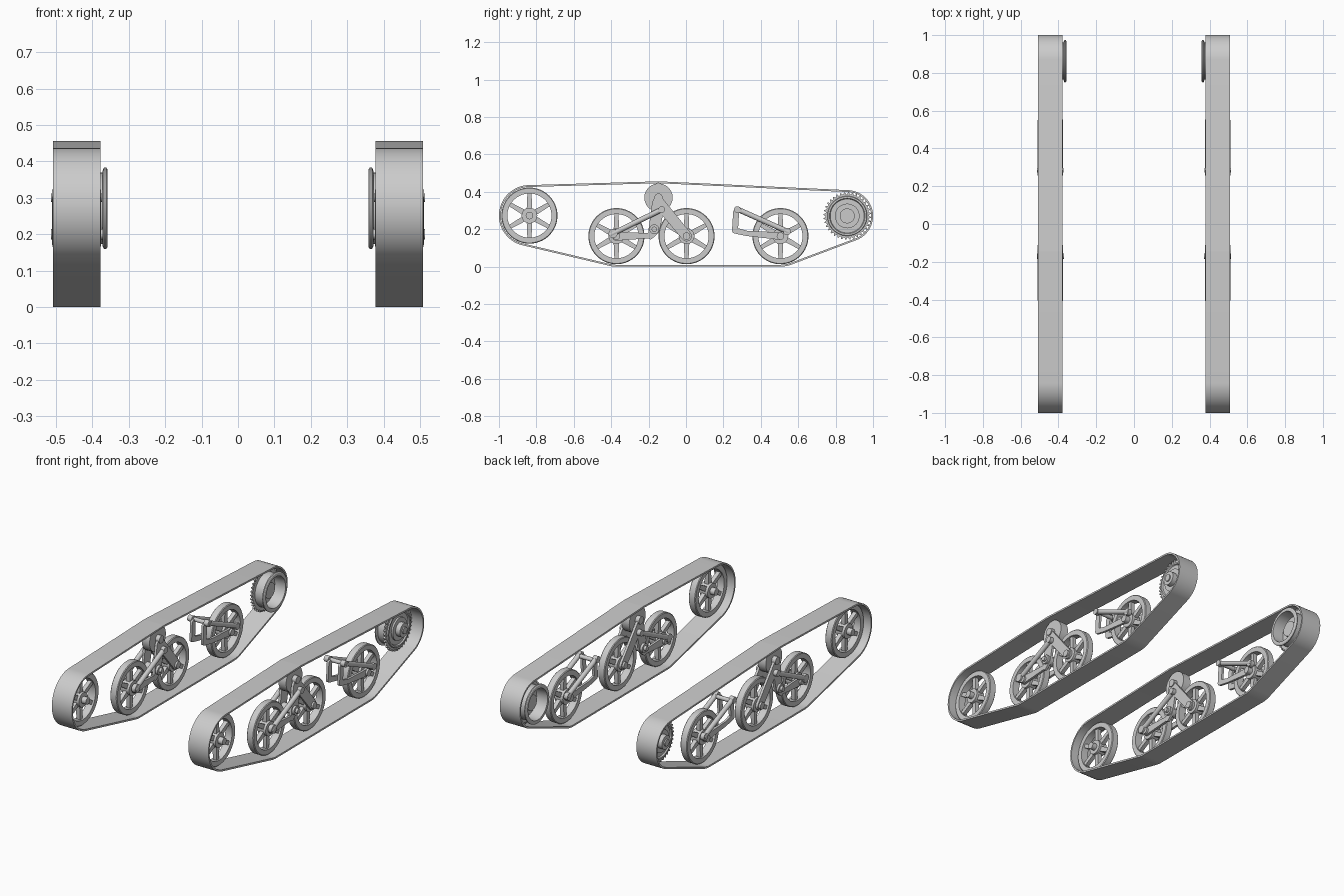
import bpy, bmesh
from math import sin, cos, pi, radians
from mathutils import Vector
from mathutils.geometry import convex_hull_2d

old = bpy.data.objects.get("Cube")
if old:
    bpy.data.objects.remove(old, do_unlink=True)

steel = bpy.data.materials.new("plain_grey")
steel.use_nodes = True
GREY = (0.6, 0.6, 0.6, 1)
steel.diffuse_color = GREY
steel.node_tree.nodes["Principled BSDF"].inputs["Base Color"].default_value = GREY

MID = 0.443          # centre plane of the left track
parts = []


def finish(name, bm):
    """Turn the left-hand part into an object mirrored to the right."""
    bmesh.ops.recalc_face_normals(bm, faces=bm.faces)
    mesh = bpy.data.meshes.new(name)
    bm.to_mesh(mesh)
    bm.free()
    mesh.materials.append(steel)
    ob = bpy.data.objects.new(name, mesh)
    bpy.context.collection.objects.link(ob)
    ob.modifiers.new("Mirror", 'MIRROR').use_axis[0] = True
    parts.append(ob)


def lathe(bm, y, z, profile, n=48):
    """Revolve a closed (x, radius) profile about an axle along x."""
    rings = [[bm.verts.new((x, y + r * cos(2 * pi * i / n), z + r * sin(2 * pi * i / n)))
              for i in range(n)] for x, r in profile]
    for a, b in zip(rings, rings[1:] + rings[:1]):
        for i in range(n):
            j = (i + 1) % n
            bm.faces.new((a[i], a[j], b[j], b[i]))


def prism(bm, outline, x0, x1):
    a = [bm.verts.new((x0, y, z)) for y, z in outline]
    b = [bm.verts.new((x1, y, z)) for y, z in outline]
    bm.faces.new(a)
    bm.faces.new(b[::-1])
    for i in range(len(a)):
        j = (i + 1) % len(a)
        bm.faces.new((a[i], a[j], b[j], b[i]))


def wrap(circles, inset=0.0, n=64):
    """Outline of a belt pulled tight around (y, z, radius) circles."""
    dirs = [(cos(2 * pi * i / n), sin(2 * pi * i / n)) for i in range(n)]
    outer = [Vector((y + r * c, z + r * s)) for y, z, r in circles for c, s in dirs]
    inner = [(y + (r - inset) * c, z + (r - inset) * s) for y, z, r in circles for c, s in dirs]
    keep = convex_hull_2d(outer)
    return [tuple(outer[i]) for i in keep], [inner[i] for i in keep]


def plate(bm, circles, x0, x1):
    prism(bm, wrap(circles, n=24)[0], x0, x1)


def disc(bm, y, z, r, x0, x1):
    plate(bm, [(y, z, r)], x0, x1)


def rod(bm, x, a, b, r):
    """Round bar between two (y, z) points at a given x."""
    p, q = Vector((x, *a)), Vector((x, *b))
    turn = (q - p).to_track_quat('Z', 'Y').to_matrix().to_4x4()
    turn.translation = (p + q) / 2
    bmesh.ops.create_cone(bm, cap_ends=True, segments=20, radius1=r, radius2=r,
                          depth=(q - p).length, matrix=turn)


def spoked_wheel(name, y, z):
    bm = bmesh.new()
    w = 0.022
    lathe(bm, y, z, [(MID - w, 0.118), (MID - w, 0.146), (MID - w + 0.004, 0.15),
                     (MID + w - 0.004, 0.15), (MID + w, 0.146), (MID + w, 0.118)], 64)
    for k in range(6):
        t = radians(90 + 60 * k)
        tip = (y + 0.12 * cos(t), z + 0.12 * sin(t), 0.011)
        plate(bm, [(y + 0.03 * cos(t), z + 0.03 * sin(t), 0.015), tip], MID - 0.012, MID + 0.012)
    disc(bm, y, z, 0.042, MID - 0.026, MID + 0.026)
    disc(bm, y, z, 0.02, MID - 0.055, MID + 0.055)
    finish(name, bm)


IDLER = (-0.837, 0.273)
ROAD = [(-0.372, 0.163), (0.003, 0.163), (0.505, 0.163)]
ROLLER = (-0.147, 0.369)
DRIVE = (0.862, 0.271)

# Track band
outer, inner = wrap([(*IDLER, 0.163), *[(*c, 0.163) for c in ROAD],
                     (*ROLLER, 0.087), (*DRIVE, 0.138)], 0.01, 96)
bm = bmesh.new()
loops = [[bm.verts.new((x, y, z)) for y, z in line]
         for x, line in ((0.378, outer), (0.508, outer), (0.508, inner), (0.378, inner))]
for a, b in zip(loops, loops[1:] + loops[:1]):
    for i in range(len(a)):
        j = (i + 1) % len(a)
        bm.faces.new((a[i], a[j], b[j], b[i]))
finish("track_band", bm)

# Wheels
spoked_wheel("idler_wheel", *IDLER)
for label, c in zip(("front", "middle", "rear"), ROAD):
    spoked_wheel(label + "_road_wheel", *c)

# Return roller
bm = bmesh.new()
disc(bm, *ROLLER, 0.076, MID - 0.025, MID + 0.025)
disc(bm, *ROLLER, 0.022, MID - 0.05, MID + 0.05)
finish("return_roller", bm)

# Drive sprocket: toothed ring, open drum on the inner side, stepped hub outside
bm = bmesh.new()
teeth = 36
gear = []
for i in range(teeth):
    for step, r in ((0, 0.116), (0.3, 0.116), (0.55, 0.127), (0.75, 0.127)):
        t = 2 * pi * (i + step) / teeth
        gear.append((DRIVE[0] + r * cos(t), DRIVE[1] + r * sin(t)))
prism(bm, gear, 0.425, 0.437)
lathe(bm, *DRIVE, [(0.425, 0.098), (0.372, 0.098), (0.372, 0.103), (0.368, 0.112),
                   (0.362, 0.112), (0.358, 0.106), (0.358, 0.09), (0.425, 0.086)])
lathe(bm, *DRIVE, [(0.436, 0.107), (0.444, 0.104), (0.444, 0.095), (0.436, 0.09)])
for r, x in ((0.066, 0.447), (0.04, 0.475), (0.02, 0.482)):
    disc(bm, *DRIVE, r, 0.43, x)
disc(bm, *DRIVE, 0.045, 0.395, 0.43)
finish("drive_sprocket", bm)

# Suspension frames sit on both faces of the wheels
front, rear = bmesh.new(), bmesh.new()
for side in (-1, 1):
    lo, hi = sorted((MID + side * 0.030, MID + side * 0.044))
    plate(front, [(-0.147, 0.345, 0.03), (0.003, 0.163, 0.028)], lo, hi)
    plate(front, [(-0.147, 0.335, 0.035), (-0.17, 0.2, 0.03)], lo, hi)
    plate(front, [(-0.17, 0.2, 0.03), (-0.19, 0.16, 0.014)], lo, hi)
    plate(front, [(-0.372, 0.163, 0.024), (-0.19, 0.165, 0.013)], lo, hi)
    x = MID + side * 0.053
    rod(front, x, (-0.405, 0.17), (-0.13, 0.305), 0.014)
    disc(front, -0.13, 0.305, 0.018, x - 0.014, x + 0.014)
    disc(front, -0.39, 0.177, 0.024, x - 0.012, x + 0.012)

    plate(rear, [(0.268, 0.29, 0.016), (0.262, 0.195, 0.016)], lo, hi)
    plate(rear, [(0.262, 0.193, 0.016), (0.325, 0.178, 0.014)], lo, hi)
    plate(rear, [(0.325, 0.178, 0.014), (0.505, 0.163, 0.02)], lo, hi)
    rod(rear, x, (0.268, 0.31), (0.55, 0.185), 0.014)
    disc(rear, 0.275, 0.305, 0.018, x - 0.014, x + 0.014)
    disc(rear, 0.54, 0.188, 0.02, x - 0.012, x + 0.012)
disc(front, -0.17, 0.2, 0.026, 0.385, 0.5)
disc(front, -0.17, 0.2, 0.014, 0.37, 0.514)
disc(rear, 0.285, 0.3, 0.012, 0.374, 0.513)
finish("front_bogie_frame", front)
finish("rear_suspension_arm", rear)

# Smooth round surfaces, keep corners crisp
for ob in bpy.context.selected_objects:
    ob.select_set(False)
for ob in parts:
    ob.select_set(True)
bpy.context.view_layer.objects.active = parts[0]
bpy.ops.object.shade_smooth_by_angle(angle=radians(30))
